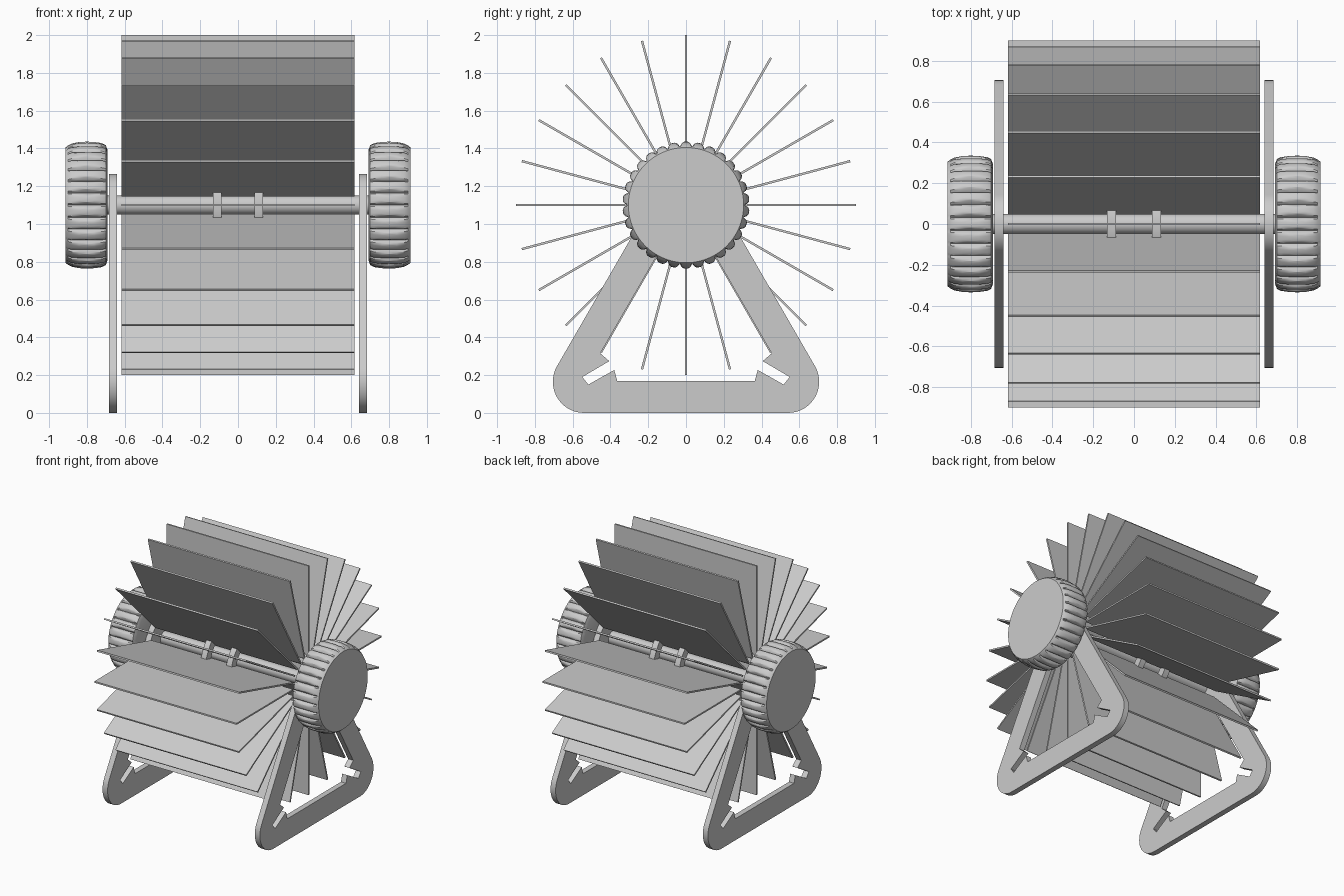
import bpy, bmesh, math
from mathutils import Matrix, Vector

cube = bpy.data.objects.get("Cube")
if cube:
    bpy.data.objects.remove(cube, do_unlink=True)

AXLE_Z = 1.1

grey = bpy.data.materials.new("light grey")
grey.use_nodes = True
grey.diffuse_color = (0.6, 0.6, 0.6, 1)
grey.node_tree.nodes["Principled BSDF"].inputs["Base Color"].default_value = (0.6, 0.6, 0.6, 1)


def smooth(obj, degrees=30):
    bpy.ops.object.select_all(action='DESELECT')
    obj.select_set(True)
    bpy.context.view_layer.objects.active = obj
    bpy.ops.object.shade_smooth_by_angle(angle=math.radians(degrees))


def add_object(name, bm):
    bmesh.ops.recalc_face_normals(bm, faces=bm.faces)
    mesh = bpy.data.meshes.new(name)
    bm.to_mesh(mesh)
    bm.free()
    mesh.materials.append(grey)
    obj = bpy.data.objects.new(name, mesh)
    bpy.context.collection.objects.link(obj)
    return obj


def lathe(name, profile, count, limit=None, closed=False):
    """Turn (x, radius) points about the axle; limit(angle) caps the radius."""
    bm = bmesh.new()
    rings = []
    for x, r in profile:
        ring = []
        for i in range(count):
            a = math.tau * i / count
            rr = min(r, limit(a)) if limit else r
            ring.append(bm.verts.new((x, rr * math.cos(a), AXLE_Z + rr * math.sin(a))))
        rings.append(ring)
    pairs = list(zip(rings, rings[1:]))
    if closed:
        pairs.append((rings[-1], rings[0]))
    else:
        bm.faces.new(rings[0])
        bm.faces.new(rings[-1])
    for a, b in pairs:
        for i in range(count):
            j = (i + 1) % count
            bm.faces.new((a[i], a[j], b[j], b[i]))
    obj = add_object(name, bm)
    smooth(obj)
    return obj


# Cards fanned around the axle
CARDS = 24
for i in range(CARDS):
    bm = bmesh.new()
    bmesh.ops.create_cube(bm, size=1)
    bmesh.ops.scale(bm, verts=bm.verts, vec=(1.235, 0.012, 0.7))
    bmesh.ops.translate(bm, verts=bm.verts, vec=(0, 0, 0.55))
    turn = Matrix.Rotation(math.tau * i / CARDS, 4, 'X')
    bm.transform(Matrix.Translation((0, 0, AXLE_Z)) @ turn)
    add_object(f"card_{i + 1}", bm)

# Axle
lathe("axle", [(-0.72, 0.05), (0.72, 0.05)], 32)

# Rings that hold the cards
for side, x in (("left", 0.11), ("right", -0.11)):
    w = 0.023
    lathe(f"{side}_card_ring",
          [(x - w, 0.22), (x - w, 0.28), (x + w, 0.28), (x + w, 0.22)], 72, closed=True)

# Barrel-shaped knobs with grip grooves
GROOVES = 30


def groove(angle):
    t = (angle * GROOVES / math.tau) % 1
    return 0.311 + 0.028 * math.sin(math.pi * t) ** 0.7


knob_profile = [(0.69, 0.29), (0.7, 0.318), (0.72, 0.328), (0.76, 0.334), (0.8, 0.336),
                (0.84, 0.334), (0.88, 0.326), (0.9, 0.316), (0.914, 0.305)]
for side, s in (("left", 1), ("right", -1)):
    lathe(f"{side}_knob", [(s * x, r) for x, r in knob_profile], GROOVES * 8, groove)

# Stand plates: rounded triangle with a notched opening
R = 0.165
outline = []
for cy, cz, start in ((0.54, R, -90), (0, AXLE_Z, 30), (-0.54, R, 150)):
    for k in range(17):
        a = math.radians(start + 120 * k / 16)
        outline.append((cy + R * math.cos(a), cz + R * math.sin(a)))
half = [(-0.115, 0.9), (-0.454, 0.315), (-0.406, 0.274), (-0.549, 0.19),
        (-0.517, 0.15), (-0.38, 0.227), (-0.364, 0.169)]
opening = half + [(-y, z) for y, z in reversed(half)]

for side, x in (("left", 0.662), ("right", -0.662)):
    curve = bpy.data.curves.new(f"{side}_stand", 'CURVE')
    curve.dimensions = '2D'
    curve.fill_mode = 'BOTH'
    curve.extrude = 0.022
    for points in (outline, opening):
        spline = curve.splines.new('POLY')
        spline.points.add(len(points) - 1)
        for p, (y, z) in zip(spline.points, points):
            p.co = (y, z, 0, 1)
        spline.use_cyclic_u = True
    curve.materials.append(grey)
    stand = bpy.data.objects.new(f"{side}_stand", curve)
    bpy.context.collection.objects.link(stand)
    stand.location = (x, 0, 0)
    stand.rotation_euler = (math.pi / 2, 0, math.pi / 2)
    bpy.ops.object.select_all(action='DESELECT')
    stand.select_set(True)
    bpy.context.view_layer.objects.active = stand
    bpy.ops.object.convert(target='MESH')
    smooth(bpy.context.view_layer.objects.active)
